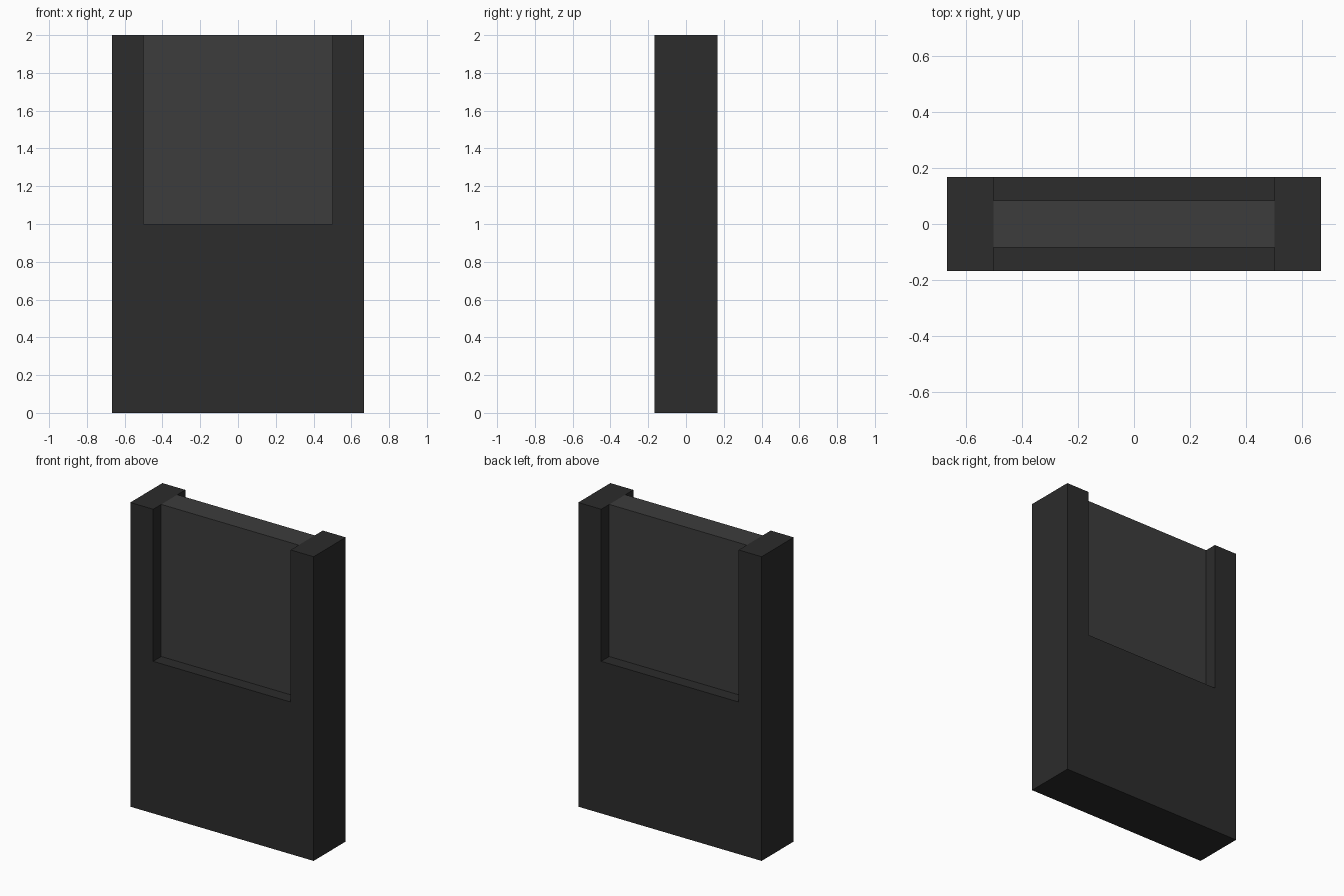
import bpy, bmesh

if "Cube" in bpy.data.objects:
    bpy.data.objects.remove(bpy.data.objects["Cube"])

W, D, H = 2 / 3, 1 / 6, 2.0      # half width, half depth, height
OPEN, SILL = 0.5, 1.0            # half width and base of the window opening


def material(name, rgba):
    mat = bpy.data.materials.new(name)
    mat.diffuse_color = rgba
    mat.use_nodes = True
    mat.node_tree.nodes["Principled BSDF"].inputs["Base Color"].default_value = mat.diffuse_color
    return mat


def slab(name, profile, half_depth, mat):
    """Extrude an x-z outline symmetrically along y."""
    bm = bmesh.new()
    face = bm.faces.new([bm.verts.new((x, -half_depth, z)) for x, z in profile])
    ext = bmesh.ops.extrude_face_region(bm, geom=[face])
    verts = [g for g in ext["geom"] if isinstance(g, bmesh.types.BMVert)]
    bmesh.ops.translate(bm, verts=verts, vec=(0, 2 * half_depth, 0))
    bmesh.ops.recalc_face_normals(bm, faces=bm.faces)
    mesh = bpy.data.meshes.new(name)
    bm.to_mesh(mesh)
    bm.free()
    mesh.materials.append(mat)
    obj = bpy.data.objects.new(name, mesh)
    bpy.context.collection.objects.link(obj)
    return obj


# U-shaped dark frame: solid lower half with two uprights
right = [(W, 0), (W, H), (OPEN, H), (OPEN, SILL)]
outline = right + [(-x, z) for x, z in reversed(right)]
slab("door_frame", outline, D, material("dark_frame", (0.025, 0.025, 0.025, 1)))

# Tinted window pane, half as deep, set between the uprights
pane = [(-OPEN, SILL), (OPEN, SILL), (OPEN, H), (-OPEN, H)]
slab("window_pane", pane, D / 2, material("tinted_glass", (0.045, 0.045, 0.045, 0.82)))
